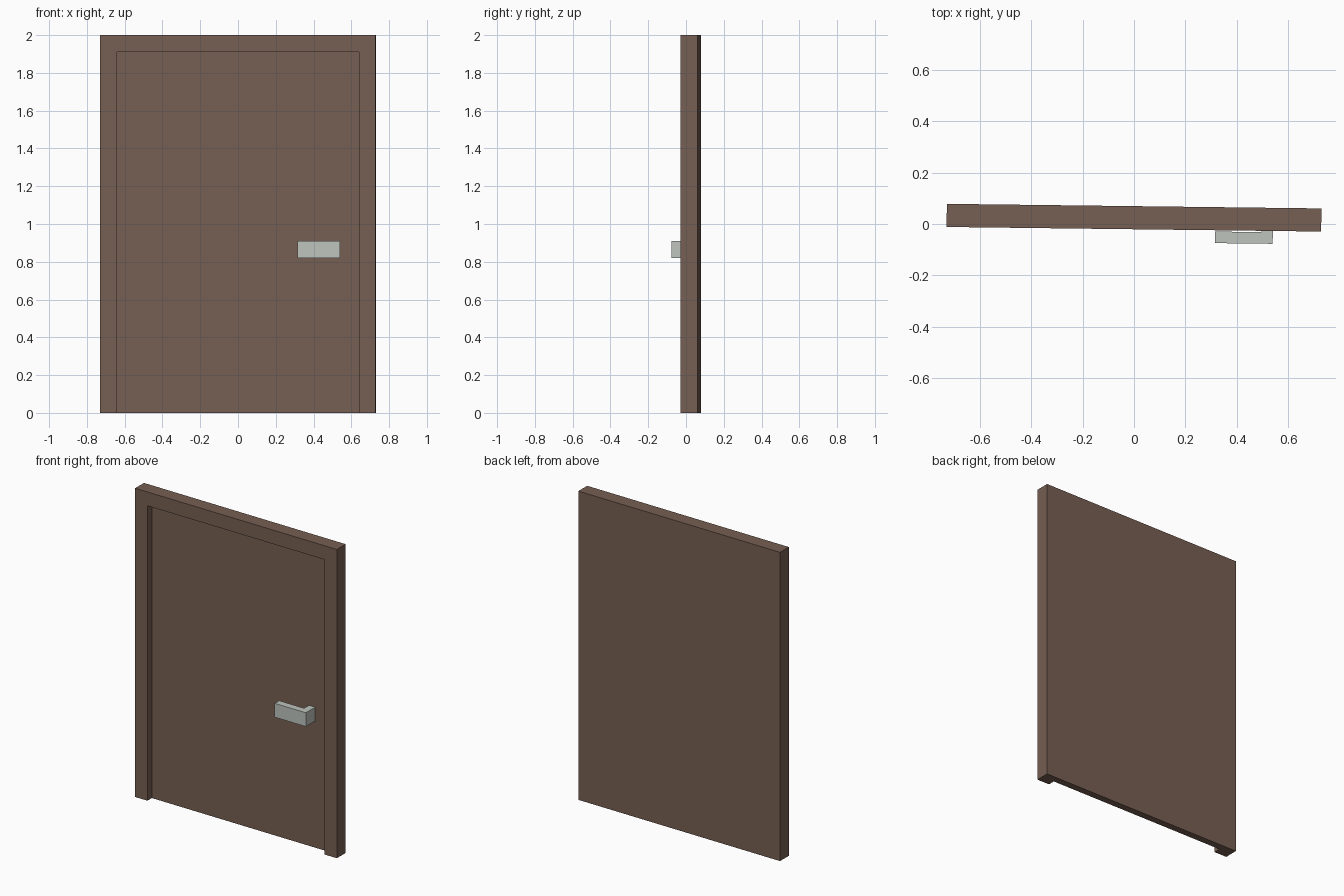
import bpy, bmesh, math

if "Cube" in bpy.data.objects:
    bpy.data.objects.remove(bpy.data.objects["Cube"])

ANGLE = math.radians(-0.7)      # the whole door is turned very slightly
CENTRE = (0, 0.0245, 0)
W, H, T = 0.729, 2.0, 0.045     # half width, height, half thickness
IW, IH = 0.64, 1.91             # opening half width and height


def material(name, rgb):
    m = bpy.data.materials.new(name)
    m.diffuse_color = (*rgb, 1)
    m.use_nodes = True
    m.node_tree.nodes["Principled BSDF"].inputs["Base Color"].default_value = m.diffuse_color
    return m


def make_object(name, bm, mat):
    bmesh.ops.recalc_face_normals(bm, faces=bm.faces)
    mesh = bpy.data.meshes.new(name)
    bm.to_mesh(mesh)
    bm.free()
    mesh.materials.append(mat)
    ob = bpy.data.objects.new(name, mesh)
    ob.location = CENTRE
    ob.rotation_euler.z = ANGLE
    bpy.context.collection.objects.link(ob)


wood = material("brown wood", (0.18, 0.112, 0.084))
metal = material("pale metal", (0.515, 0.552, 0.515))

# Door: solid slab with a recessed front panel inside the frame
bm = bmesh.new()
outer = [(-W, 0), (-W, H), (W, H), (W, 0)]
inner = [(-IW, 0), (-IW, IH), (IW, IH), (IW, 0)]
back = [bm.verts.new((x, T, z)) for x, z in outer]
front = [bm.verts.new((x, -T, z)) for x, z in outer]
lip = [bm.verts.new((x, -T, z)) for x, z in inner]
panel = [bm.verts.new((x, 0, z)) for x, z in inner]
bm.faces.new(back)
bm.faces.new(panel)
for i in range(3):
    for a, b in ((back, front), (front, lip), (lip, panel)):
        bm.faces.new((a[i], a[i + 1], b[i + 1], b[i]))
bm.faces.new((back[0], front[0], lip[0], panel[0],
              panel[3], lip[3], front[3], back[3]))
make_object("door", bm, wood)

# Handle: L-shaped plan extruded upward, post meets the panel
bm = bmesh.new()
plan = [(0.316, -0.095), (0.541, -0.095), (0.541, 0.0),
        (0.496, 0.0), (0.496, -0.05), (0.316, -0.05)]
face = bm.faces.new([bm.verts.new((x, y, 0.82)) for x, y in plan])
ext = bmesh.ops.extrude_face_region(bm, geom=[face], use_keep_orig=True)
bmesh.ops.translate(bm, vec=(0, 0, 0.09),
                    verts=[g for g in ext["geom"] if isinstance(g, bmesh.types.BMVert)])
make_object("door_handle", bm, metal)
